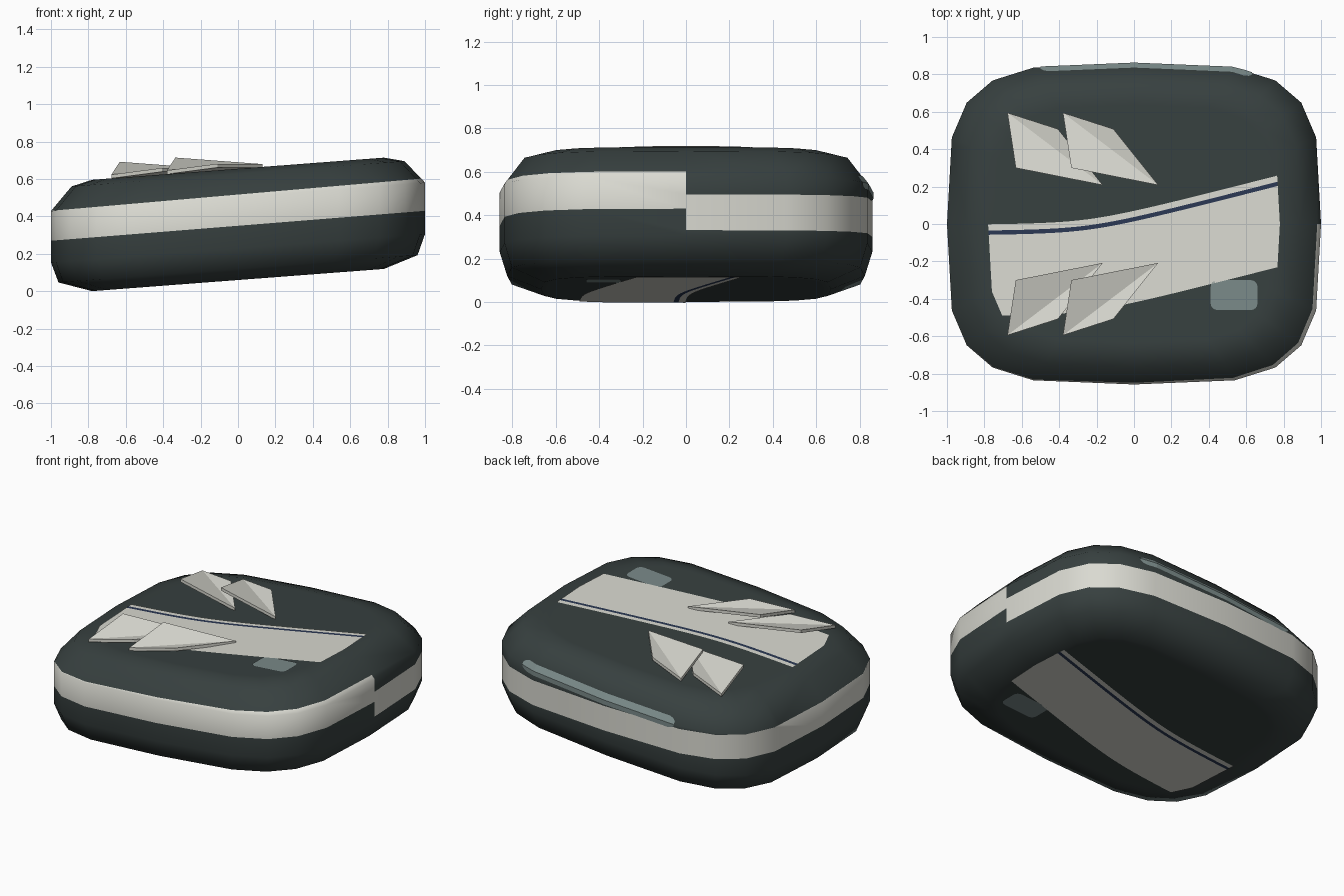
import bpy, bmesh, math
from mathutils import Vector

SLOPE = 0.076            # the whole shape leans upward toward +x
HALF_Y = 0.858
POWER = 2 / 3.8          # squared-off ellipse outline
COLUMNS = 20
TOP, BOTTOM = 0.655, 0.06
CAP = 0.78

if "Cube" in bpy.data.objects:
    bpy.data.objects.remove(bpy.data.objects["Cube"])


def material(name, color):
    m = bpy.data.materials.new(name)
    m.diffuse_color = (*color, 1)
    m.use_nodes = True
    bsdf = m.node_tree.nodes["Principled BSDF"]
    bsdf.inputs["Base Color"].default_value = (*color, 1)
    bsdf.inputs["Roughness"].default_value = 0.6
    return m


DARK = material("dark slate", (0.038, 0.051, 0.05))
CREAM = material("pale cream", (0.70, 0.70, 0.64))
GLASS = material("grey glass", (0.195, 0.254, 0.25))
NAVY = material("navy", (0.024, 0.04, 0.089))


def finish(name, bm, materials, lean=True):
    if lean:
        for v in bm.verts:
            v.co.z += SLOPE * v.co.x
    mesh = bpy.data.meshes.new(name)
    bm.to_mesh(mesh)
    bm.free()
    for m in materials:
        mesh.materials.append(m)
    obj = bpy.data.objects.new(name, mesh)
    bpy.context.collection.objects.link(obj)
    return obj


def signed_pow(v):
    return math.copysign(abs(v) ** POWER, v) if abs(v) > 1e-6 else 0.0


def outline(scale):
    angles = [2 * math.pi * i / COLUMNS for i in range(COLUMNS)]
    return [(scale * signed_pow(math.cos(a)), scale * HALF_Y * signed_pow(math.sin(a)))
            for a in angles]


# Body: stacked rings, as (scale, height)
profile = [(0.74, BOTTOM), (CAP, BOTTOM), (0.96, 0.12), (1.0, 0.23),
           (1.0, 0.505), (0.89, 0.628), (CAP, TOP), (0.74, TOP)]
bm = bmesh.new()
rings = [[bm.verts.new((x, y, z)) for x, y in outline(s)] for s, z in profile]
for a, b in zip(rings, rings[1:]):
    for i in range(COLUMNS):
        j = (i + 1) % COLUMNS
        bm.faces.new((a[i], a[j], b[j], b[i]))
bm.faces.new(rings[0][::-1])
bm.faces.new(rings[-1])

# Side band: edges are heights at x = -1 and x = +1; the two halves step apart at +x
bands = {-1: ((0.346, 0.354), (0.506, 0.528)), 1: ((0.346, 0.255), (0.506, 0.42))}


def edge_height(edge, x):
    return (edge[0] + edge[1]) / 2 + (edge[1] - edge[0]) / 2 * x


for side, edges in bands.items():
    for edge in edges:
        faces = [f for f in bm.faces if len(f.verts) < 10
                 and f.calc_center_median().y * side > 0]
        geom = set(faces)
        for f in faces:
            geom.update(f.edges)
            geom.update(f.verts)
        bmesh.ops.bisect_plane(bm, geom=list(geom), dist=1e-4,
                               plane_co=(0, 0, edge_height(edge, 0)),
                               plane_no=(-(edge[1] - edge[0]) / 2, 0, 1))
for f in bm.faces:
    c = f.calc_center_median()
    low, high = bands[1 if c.y > 0 else -1]
    f.material_index = int(edge_height(low, c.x) < c.z < edge_height(high, c.x))
body = finish("body", bm, [DARK, CREAM])
bpy.context.view_layer.objects.active = body
body.select_set(True)
bpy.ops.object.shade_smooth_by_angle(angle=math.radians(60))
body.select_set(False)


# Sweeping panel with a thin navy line, on the top and the underside
def sweep(x):
    t = 0.13 * (x + 0.25)
    return -0.01 + t + math.hypot(t, 0.035)


def sweep_panel(name, z, flip):
    bm = bmesh.new()
    n = 32
    rows = []
    for drop in (0, 0.033, 0.056, 0.49):
        rows.append([bm.verts.new((x, sweep(x) - drop, z))
                     for x in (-0.8 + 1.6 * i / n for i in range(n + 1))])
    for k in range(3):
        for i in range(n):
            f = bm.faces.new((rows[k + 1][i], rows[k + 1][i + 1], rows[k][i + 1], rows[k][i]))
            f.material_index = int(k == 1)
    # Trim to the flat cap
    ring = outline(CAP)
    for (x0, y0), (x1, y1) in zip(ring, ring[1:] + ring[:1]):
        bmesh.ops.bisect_plane(bm, geom=bm.verts[:] + bm.edges[:] + bm.faces[:],
                               plane_co=(x0, y0, 0), plane_no=(y1 - y0, x0 - x1, 0),
                               clear_outer=True)
    if flip:
        bmesh.ops.reverse_faces(bm, faces=bm.faces[:])
    finish(name, bm, [CREAM, NAVY])


# Small rounded window
def window(name, z, flip):
    bm = bmesh.new()
    r, verts = 0.035, []
    for k, (sx, sy) in enumerate(((1, 1), (-1, 1), (-1, -1), (1, -1))):
        for i in range(5):
            a = math.pi / 2 * (k + i / 4)
            verts.append(bm.verts.new((0.535 + sx * (0.125 - r) + r * math.cos(a),
                                       -0.38 + sy * (0.08 - r) + r * math.sin(a), z)))
    bm.faces.new(verts[::-1] if flip else verts)
    finish(name, bm, [GLASS])


for label, z, flip in (("top", TOP + 0.004, False), ("bottom", BOTTOM - 0.004, True)):
    sweep_panel(label + "_panel", z, flip)
    window(label + "_window", z, flip)


# Long rear window following the back wall
def back_wall(x, z):
    scale = 1.0 if z < 0.505 else 1 - 0.11 * (z - 0.505) / 0.123
    pts = sorted(outline(scale)[:COLUMNS // 2 + 1])
    for (x0, y0), (x1, y1) in zip(pts, pts[1:]):
        if x0 <= x <= x1:
            return y0 + (y1 - y0) * (x - x0) / (x1 - x0)


bm = bmesh.new()
columns = []
for x, inset in ((-0.5, 0.02), (-0.485, 0.008), (-0.46, 0), (-0.25, 0), (0, 0), (0.25, 0),
                 (0.525, 0), (0.59, 0), (0.615, 0.008), (0.63, 0.02)):
    heights = (0.475 + inset, 0.505, 0.54 - inset)
    columns.append([bm.verts.new((x, back_wall(x, z) + 0.005, z)) for z in heights])
for a, b in zip(columns, columns[1:]):
    for k in range(2):
        bm.faces.new((b[k], a[k], a[k + 1], b[k + 1]))
finish("rear_window", bm, [GLASS])


# Fins: two folded blades on each side, given as (x, y, height above the top)
blade = [(-0.38, 0.595, 0.02), (-0.335, 0.30, 0.085), (0.13, 0.208, 0.015), (-0.11, 0.508, 0.035)]


def fin(name, shift, side):
    bm = bmesh.new()
    upper = [bm.verts.new((x + shift, y * side, TOP + h)) for x, y, h in blade]
    lower = [bm.verts.new(v.co - Vector((0, 0, 0.02))) for v in upper]
    for layer in (upper, lower):
        bm.faces.new((layer[0], layer[1], layer[2]))
        bm.faces.new((layer[0], layer[2], layer[3]))
    for i in range(4):
        j = (i + 1) % 4
        bm.faces.new((upper[i], upper[j], lower[j], lower[i]))
    bmesh.ops.recalc_face_normals(bm, faces=bm.faces[:])
    finish(name, bm, [CREAM])


for side, label in ((-1, "front"), (1, "back")):
    fin(label + "_inner_fin", 0, side)
    fin(label + "_outer_fin", -0.297, side)
